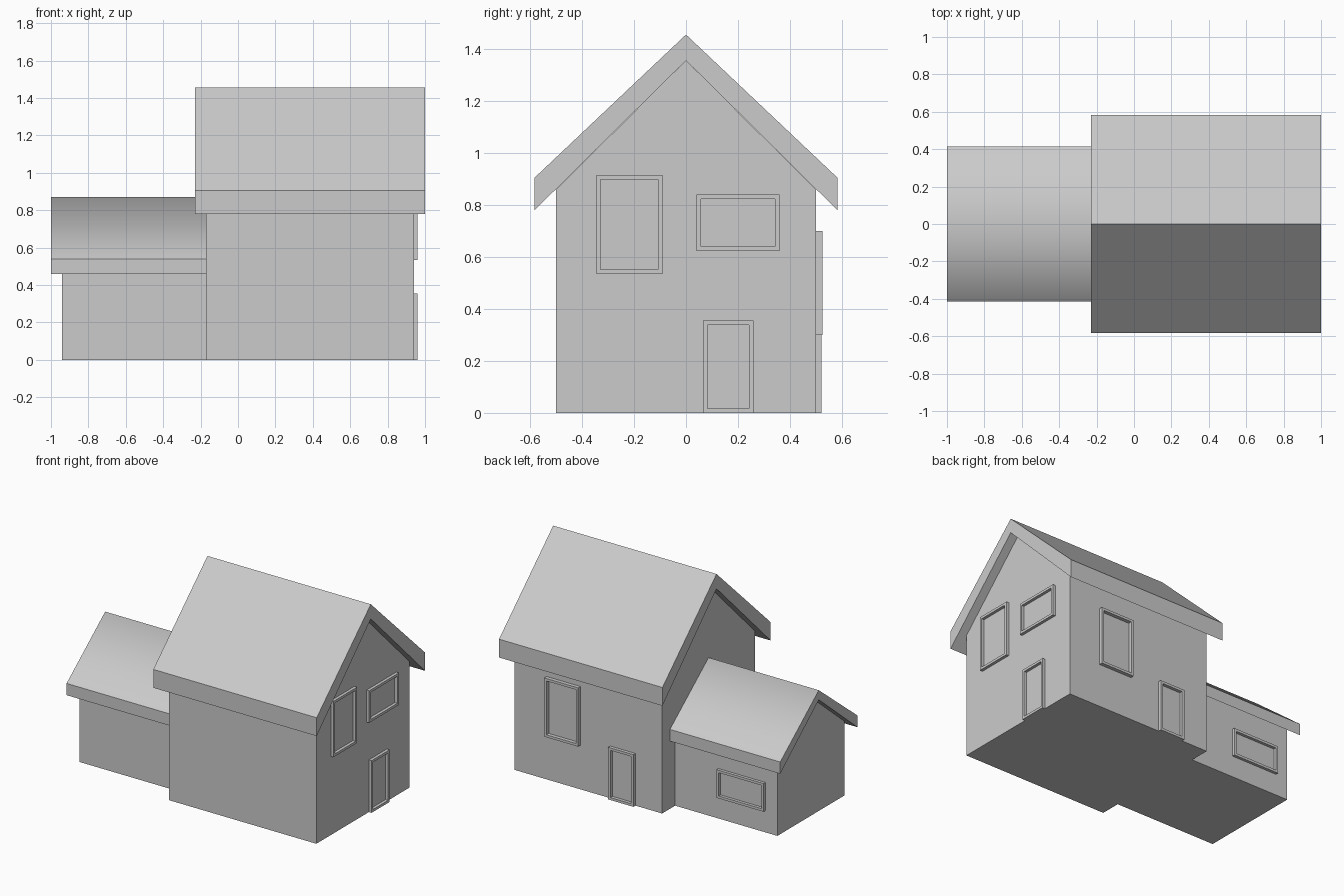
import bpy, bmesh

if "Cube" in bpy.data.objects:
    bpy.data.objects.remove(bpy.data.objects["Cube"])


def add_object(name, verts, faces):
    mesh = bpy.data.meshes.new(name)
    mesh.from_pydata(verts, [], faces)
    bm = bmesh.new()
    bm.from_mesh(mesh)
    bmesh.ops.recalc_face_normals(bm, faces=bm.faces)
    bm.to_mesh(mesh)
    bm.free()
    obj = bpy.data.objects.new(name, mesh)
    bpy.context.collection.objects.link(obj)
    return obj


def prism(name, profile, x0, x1):
    """Extrude a closed (y, z) profile along x."""
    n = len(profile)
    verts = [(x, y, z) for x in (x0, x1) for y, z in profile]
    faces = [(i, (i + 1) % n, n + (i + 1) % n, n + i) for i in range(n)]
    faces += [tuple(range(n)), tuple(range(n, 2 * n))]
    return add_object(name, verts, faces)


def gable_walls(name, half, eave, peak, x0, x1):
    return prism(name, [(-half, 0), (half, 0), (half, eave), (0, peak), (-half, eave)], x0, x1)


def gable_roof(name, half, top, eave_top, eave_low, under, x0, x1):
    profile = [(-half, eave_low), (-half, eave_top), (0, top),
               (half, eave_top), (half, eave_low), (0, under)]
    return prism(name, profile, x0, x1)


def frame(name, side, wall, depth, u0, u1, z0, z1, border=0.017):
    """Raised rectangular surround on the right (x) or back (y) wall."""
    b = border
    outer = [(u0, z0), (u1, z0), (u1, z1), (u0, z1)]
    inner = [(u0 + b, z0 + b), (u1 - b, z0 + b), (u1 - b, z1 - b), (u0 + b, z1 - b)]
    loops = [(outer, wall), (outer, wall + depth), (inner, wall + depth), (inner, wall)]
    verts = [(d, u, z) if side == "right" else (u, d, z)
             for loop, d in loops for u, z in loop]
    faces = []
    for k in range(4):
        a, c = 4 * k, 4 * ((k + 1) % 4)
        for i in range(4):
            j = (i + 1) % 4
            faces.append((a + i, a + j, c + j, c + i))
    return add_object(name, verts, faces)


# Main house
gable_walls("main_walls", 0.5, 0.859, 1.355, -0.17, 0.94)
gable_roof("main_roof", 0.582, 1.455, 0.905, 0.78, 1.355, -0.23, 1.0)

# Side wing
gable_walls("wing_walls", 0.36, 0.506, 0.805, -0.94, -0.17)
wing_roof = gable_roof("wing_roof", 0.415, 0.87, 0.54, 0.46, 0.805, -1.0, -0.17)

# Wing roof: softened ridge, all other edges crisp
mesh = wing_roof.data
bm = bmesh.new()
bm.from_mesh(mesh)
for face in bm.faces:
    face.smooth = True
for edge in bm.edges:
    edge.smooth = all(abs(v.co.z - 0.87) < 1e-4 for v in edge.verts)
bm.to_mesh(mesh)
bm.free()

# Window and door surrounds
frame("right_tall_window", "right", 0.94, 0.02, -0.345, -0.09, 0.535, 0.915)
frame("right_wide_window", "right", 0.94, 0.02, 0.04, 0.36, 0.622, 0.84)
frame("right_door", "right", 0.94, 0.02, 0.065, 0.26, 0.0, 0.355)
frame("back_tall_window", "back", 0.5, 0.025, 0.445, 0.70, 0.30, 0.70)
frame("back_door", "back", 0.5, 0.022, 0.03, 0.22, 0.0, 0.355)
frame("wing_window", "back", 0.36, 0.02, -0.85, -0.495, 0.148, 0.34)
